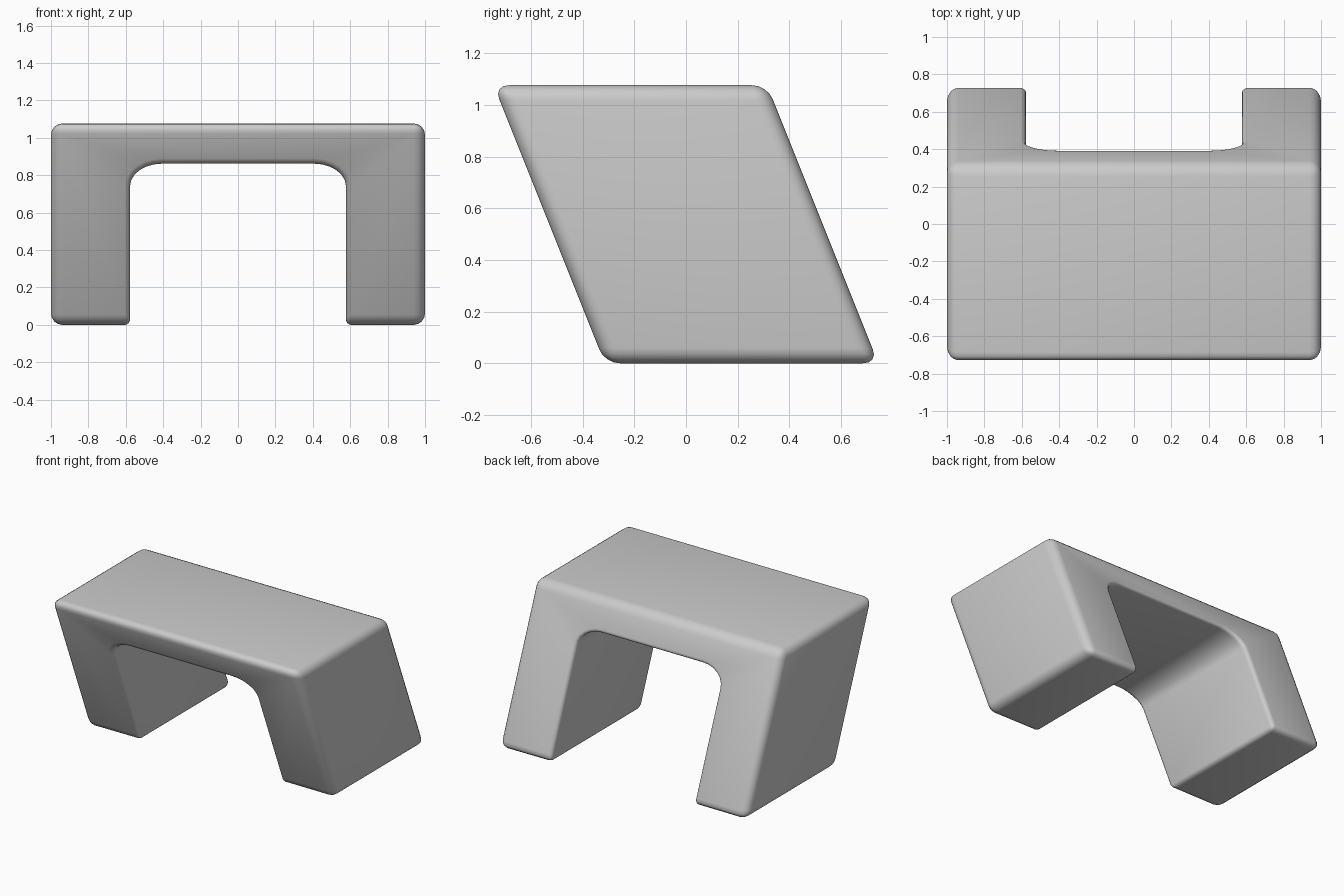
import bpy, bmesh, math
from mathutils import Vector

cube = bpy.data.objects.get("Cube")
if cube:
    bpy.data.objects.remove(cube, do_unlink=True)

HEIGHT, HALF_DEPTH, SLANT = 1.077, 0.53, 0.4
INNER_X, ARCH_Z = 0.577, 0.862

grey = bpy.data.materials.new("plain grey")
grey.use_nodes = True
colour = (0.6, 0.6, 0.6, 1)
grey.diffuse_color = colour
grey.node_tree.nodes["Principled BSDF"].inputs["Base Color"].default_value = colour

# Right half of the bridge outline, from top corner round to the arch crown
half = [(1, HEIGHT), (1, 0), (INNER_X, 0)]
radius_x, radius_z = 0.17, 0.12
for i in range(7):
    a = math.radians(15 * i)
    half.append((INNER_X - radius_x * (1 - math.cos(a)),
                 ARCH_Z - radius_z * (1 - math.sin(a))))
outline = half + [(-x, z) for x, z in reversed(half)]

# Leaning extrusion of the outline
bm = bmesh.new()


def ring(side):
    return [bm.verts.new((x, side * HALF_DEPTH - SLANT * (z - HEIGHT / 2), z))
            for x, z in outline]


front, back = ring(-1), ring(1)
bm.faces.new(front)
bm.faces.new(list(reversed(back)))
count = len(outline)
for i in range(count):
    j = (i + 1) % count
    bm.faces.new((front[j], front[i], back[i], back[j]))
bmesh.ops.recalc_face_normals(bm, faces=bm.faces)

# Soft outer edges, tighter edges round the opening
weight = bm.edges.layers.float.new("bevel_weight_edge")
for e in bm.edges:
    if e.calc_face_angle(0) > math.radians(40):
        inner = all(abs(v.co.x) < INNER_X + 0.01 for v in e.verts)
        e[weight] = 0.5 if inner else 1.0

mesh = bpy.data.meshes.new("bench_body")
bm.to_mesh(mesh)
bm.free()
mesh.materials.append(grey)
body = bpy.data.objects.new("bench_body", mesh)
bpy.context.collection.objects.link(body)

bevel = body.modifiers.new("rounded edges", "BEVEL")
bevel.limit_method = "WEIGHT"
bevel.width = 0.06
bevel.segments = 4

bpy.context.view_layer.objects.active = body
body.select_set(True)
bpy.ops.object.modifier_apply(modifier=bevel.name)
bpy.ops.object.shade_smooth_by_angle(angle=math.radians(40))
